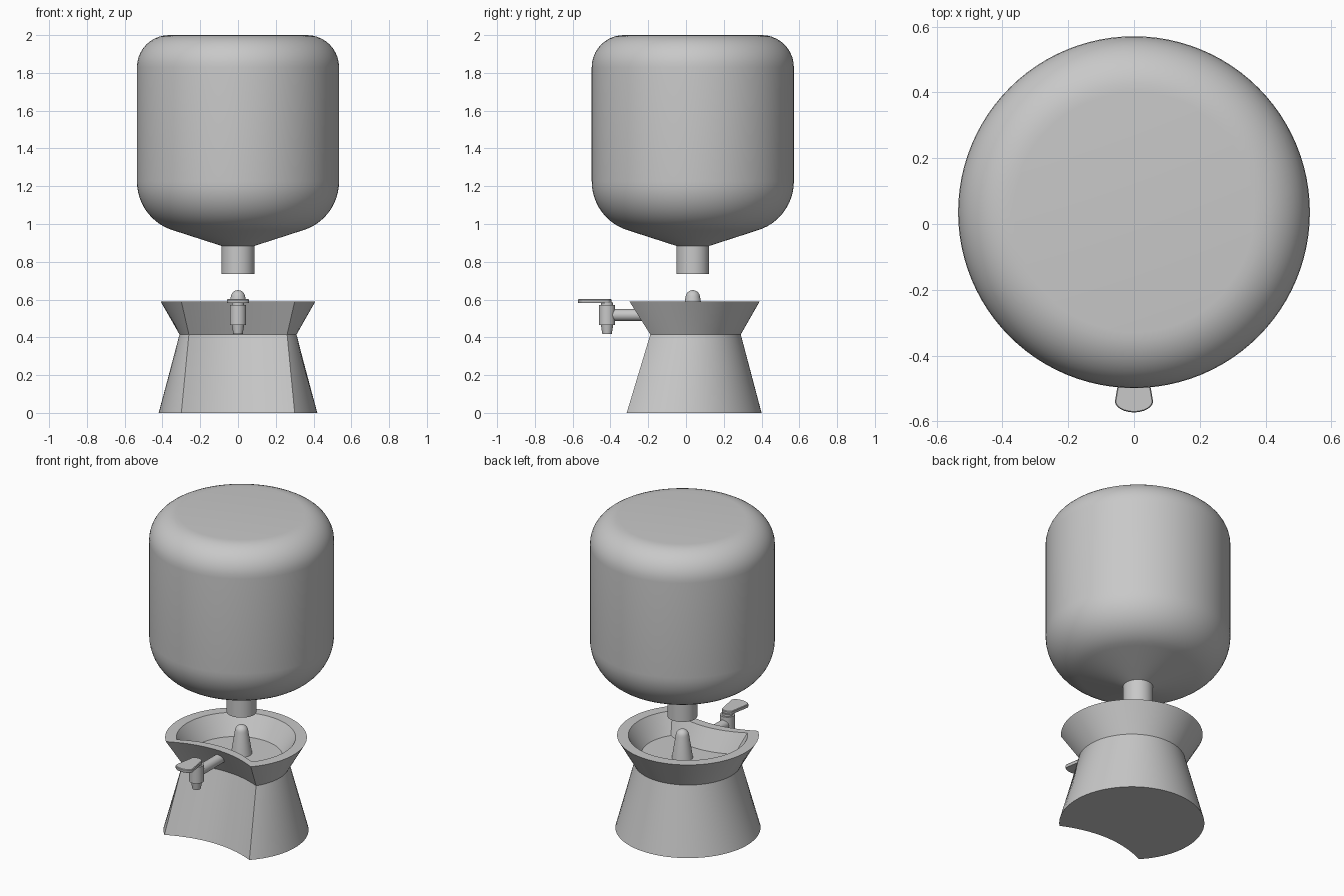
import bpy, bmesh
from math import sin, cos, pi, radians, sqrt, asin

cube = bpy.data.objects.get("Cube")
if cube:
    bpy.data.objects.remove(cube, do_unlink=True)

grey = bpy.data.materials.new("light_grey")
grey.use_nodes = True
colour = (0.58, 0.58, 0.58, 1)
grey.diffuse_color = colour
grey.node_tree.nodes["Principled BSDF"].inputs["Base Color"].default_value = colour

AXIS_Y = 0.036   # bottle and spike axis
BASE_Y = -0.02   # centre of the base
TAP_Y = -0.418   # tap barrel axis


def loft(name, rings, location, rotation=(0, 0, 0)):
    """Skin a stack of equal-length point rings and cap both ends."""
    bm = bmesh.new()
    loops = [[bm.verts.new(p) for p in ring] for ring in rings]
    n = len(loops[0])
    for low, high in zip(loops, loops[1:]):
        for j in range(n):
            k = (j + 1) % n
            bm.faces.new((low[j], low[k], high[k], high[j]))
    bm.faces.new(loops[0][::-1])
    bm.faces.new(loops[-1])
    bmesh.ops.recalc_face_normals(bm, faces=bm.faces)
    mesh = bpy.data.meshes.new(name)
    bm.to_mesh(mesh)
    bm.free()
    mesh.materials.append(grey)
    obj = bpy.data.objects.new(name, mesh)
    obj.location = location
    obj.rotation_euler = rotation
    bpy.context.collection.objects.link(obj)
    bpy.ops.object.select_all(action='DESELECT')
    obj.select_set(True)
    bpy.context.view_layer.objects.active = obj
    bpy.ops.object.shade_smooth_by_angle(angle=radians(30))
    return obj


def lathe(name, profile, location, rotation=(0, 0, 0), sides=32):
    rings = [[(r * cos(2 * pi * i / sides), r * sin(2 * pi * i / sides), z)
              for i in range(sides)] for r, z in profile]
    return loft(name, rings, location, rotation)


def fillet(cx, cz, radius, start, end, steps):
    angles = [radians(start + (end - start) * i / steps) for i in range(steps + 1)]
    return [(cx + radius * cos(a), cz + radius * sin(a)) for a in angles]


# Bottle: neck, shallow cone, big lower fillet, straight wall, top fillet
bottle = [(0.087, 0.735), (0.087, 0.884)]
bottle += fillet(0.265, 1.225, 0.27, -74, 0, 12)
bottle += fillet(0.365, 1.83, 0.17, 0, 90, 10)
lathe("bottle", bottle, (0, AXIS_Y, 0), sides=96)


# Base: round body with a concave front, flared rim and hollow basin
def base_ring(z, radius, half_width, hollow, back=72, front=20):
    corner = asin(sqrt(radius ** 2 - half_width ** 2) / radius)
    ring = []
    for i in range(back + 1):
        a = -corner + (pi + 2 * corner) * i / back
        ring.append((radius * cos(a), radius * sin(a), z))
    for i in range(1, front):
        t = 2 * i / front - 1
        y = -radius * sin(corner) + hollow * (1 - t * t)
        ring.append((half_width * t, y, z))
    return ring


levels = [
    (0, 0.42, 0.30, 0.07),          # foot
    (0.415, 0.31, 0.26, 0.06),      # waist
    (0.59, 0.41, 0.30, 0.075),      # rim outside
    (0.59, 0.345, 0.265, 0.07),     # rim inside
    (0.47, 0.27, 0.225, 0.06),      # basin floor
]
loft("base", [base_ring(*level) for level in levels], (0, BASE_Y, 0))

# Spike that opens the bottle
spike = [(0.062, 0.465), (0.039, 0.612)]
spike += fillet(0, 0.612, 0.038, 8, 86, 7)
lathe("spike", spike, (0, AXIS_Y, 0))

# Tap
lathe("tap_pipe", [(0.031, 0), (0.031, 0.25)], (0, -0.165, 0.518),
      (radians(90), 0, 0))
lathe("tap_barrel", [(0.043, 0.466), (0.043, 0.571)], (0, TAP_Y, 0))
lathe("tap_nozzle", [(0.025, 0.418), (0.033, 0.468)], (0, TAP_Y, 0))
lathe("tap_stem", [(0.032, 0.57), (0.032, 0.584)], (0, TAP_Y, 0))


# Tap lever: tapered paddle with rounded ends
def lever_ring(z, grow):
    ring = [((0.037 + grow) * cos(a), (0.023 + grow) * sin(a), z)
            for a in [pi * i / 12 for i in range(13)]]
    ring += [((0.058 + grow) * cos(a), -0.121 + (0.034 + grow) * sin(a), z)
             for a in [pi + pi * i / 16 for i in range(17)]]
    return ring


loft("tap_lever", [lever_ring(0.581, -0.002), lever_ring(0.585, 0),
                   lever_ring(0.598, 0), lever_ring(0.602, -0.003)],
     (0, TAP_Y, 0))
